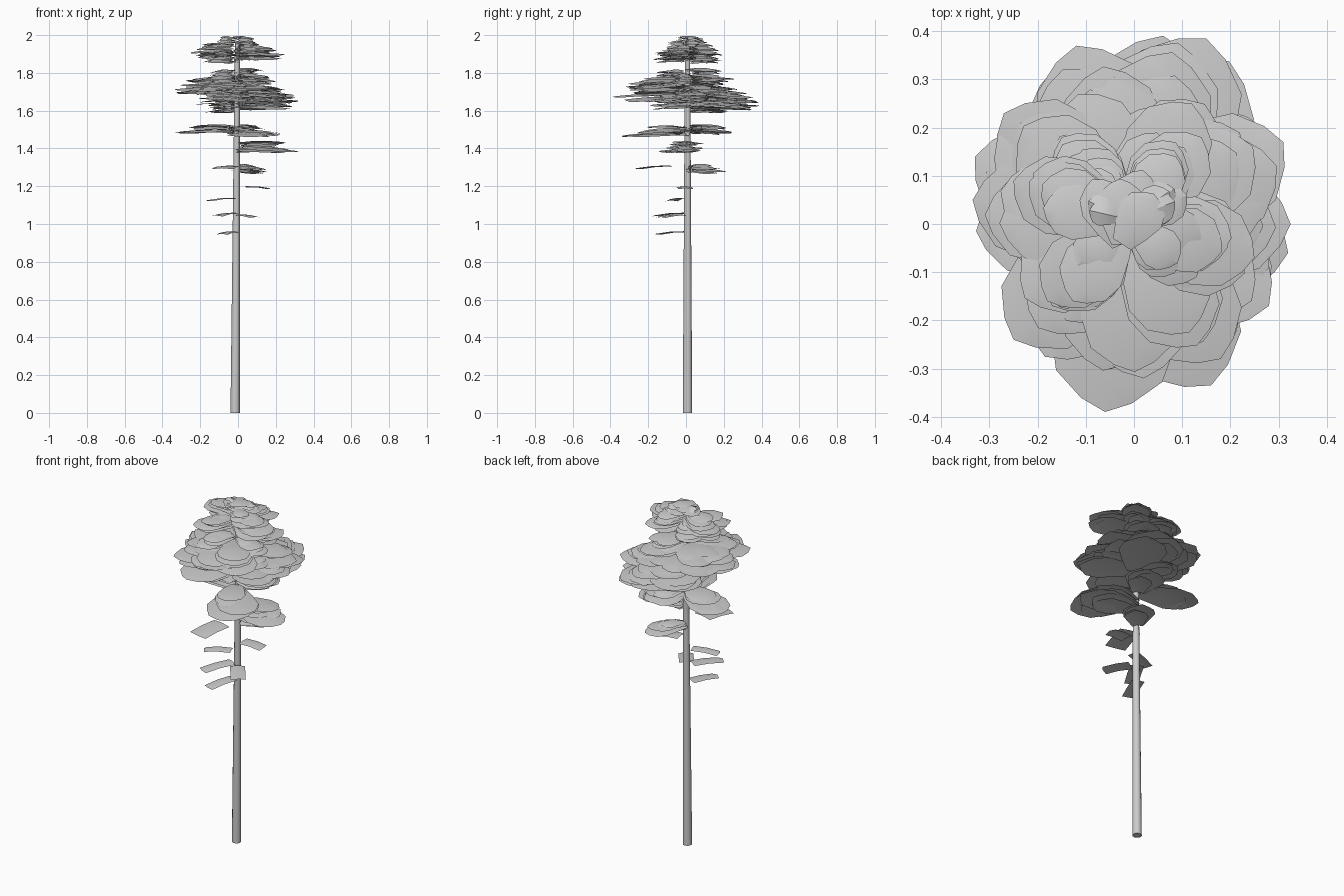
import bpy, bmesh, math, random
from mathutils import Vector

if "Cube" in bpy.data.objects:
    bpy.data.objects.remove(bpy.data.objects["Cube"])

random.seed(7)
TX, TY = -0.015, 0.008          # trunk axis
PETAL = [(0, .22), (.3, .38), (.62, .5), (.86, .42), (1, .2)]   # length, half width
STRIP = [(0, .5), (.5, .5), (1, .5)]


def finish(bm, name, angle=30):
    me = bpy.data.meshes.new(name)
    bm.to_mesh(me)
    bm.free()
    ob = bpy.data.objects.new(name, me)
    bpy.context.collection.objects.link(ob)
    bpy.ops.object.select_all(action='DESELECT')
    ob.select_set(True)
    bpy.context.view_layer.objects.active = ob
    bpy.ops.object.shade_smooth_by_angle(angle=math.radians(angle))


def add_pad(bm, base, az, length, width, arch, slope, tilt, rows=PETAL):
    """One thin, slightly arched leaf pad growing from base towards az."""
    d = Vector((math.cos(az), math.sin(az), 0))
    s = Vector((-d.y, d.x, 0))
    grid = []
    for t, w in rows:
        line = []
        for c in (-1, 0, 1):
            p = base + d * (t * (1 - .06 * c * c) * length) + s * (c * w * width)
            p.z += arch * (1.6 * t * (1 - t) - .9 * c * c * w)
            p.z += slope * t * length + tilt * c * w * width
            line.append(bm.verts.new(p))
        grid.append(line)
    for a, b in zip(grid, grid[1:]):
        for i in range(2):
            bm.faces.new((a[i], b[i], b[i + 1], a[i + 1]))


def cluster(name, x, y, z0, z1):
    """Stack of fanned pads of varied sizes reaching to (x, y)."""
    v = Vector((x - TX, y - TY))
    az, reach = math.atan2(v.y, v.x), v.length
    n = round((z1 - z0) * 85) + 2
    bm = bmesh.new()
    for i in range(n):
        f = i / (n - 1)
        main = i == n // 3
        k = 1 if main else random.uniform(.72, .98) - .15 * f * f
        a = az + (0 if main else random.uniform(-.24, .24))
        st = .01 + random.uniform(0, .25) * (1 - k) * reach
        base = Vector((TX + st * math.cos(az), TY + st * math.sin(az),
                       z0 + .012 + (z1 - z0 - .02) * f))
        add_pad(bm, base, a, reach * k - st, .66 * reach * k, .022,
                random.uniform(-.05, .02), random.uniform(-.06, .06))
    finish(bm, name)


# trunk
bm = bmesh.new()
bmesh.ops.create_cone(bm, cap_ends=True, segments=12, radius1=.025, radius2=.0135, depth=1.96)
for v in bm.verts:
    v.co += Vector((TX + (.012 if v.co.z > 0 else 0), TY, .98))
finish(bm, "trunk", 40)

# single lower strips: base xy, tip xy, z, width
strips = [((-.03, 0), (-.09, -.16), .962, .07),
          ((-.03, -.01), (-.12, -.17), 1.06, .075),
          ((.01, -.02), (.10, -.14), 1.05, .08),
          ((-.02, -.03), (-.165, -.08), 1.138, .065),
          ((.04, -.01), (.17, 0), 1.2, .08),
          ((-.045, -.085), (-.085, -.265), 1.31, .12)]
for i, (b, t, z, w) in enumerate(strips):
    d = Vector(t) - Vector(b)
    bm = bmesh.new()
    add_pad(bm, Vector((*b, z)), math.atan2(d.y, d.x), d.length, w, .012, -.08, 0, STRIP)
    finish(bm, f"lower_leaf_{i}")

# leaf clusters by tier: tip x, tip y, z low, z high
low_tier = [(.12, .21, 1.265, 1.32), (.32, -.06, 1.37, 1.44),
            (-.33, .14, 1.475, 1.53), (.16, -.335, 1.46, 1.52),
            (.10, .24, 1.47, 1.53)]
middle_tier = [(-.12, .22, 1.58, 1.64), (.28, -.17, 1.61, 1.70),
               (.325, 0, 1.62, 1.71), (.15, .385, 1.60, 1.72),
               (-.06, -.39, 1.65, 1.76), (-.25, -.24, 1.68, 1.77),
               (-.12, .37, 1.62, 1.73), (-.335, .05, 1.68, 1.78),
               (-.27, .23, 1.68, 1.78), (.31, .17, 1.62, 1.74),
               (.18, -.28, 1.70, 1.78), (.12, .25, 1.73, 1.83),
               (-.17, -.17, 1.75, 1.82), (.20, -.04, 1.74, 1.80)]
top_tier = [(-.15, .18, 1.84, 1.93), (-.25, .09, 1.88, 1.96),
            (.25, -.07, 1.86, 1.95), (-.18, -.16, 1.85, 1.92),
            (.14, .18, 1.86, 1.96), (.13, -.11, 1.90, 1.97),
            (-.13, .05, 1.93, 1.995), (.11, .06, 1.93, 1.99)]
for tier, tips in (("low", low_tier), ("middle", middle_tier), ("top", top_tier)):
    for i, tip in enumerate(tips):
        cluster(f"{tier}_leaf_cluster_{i}", *tip)

# crown tuft covering the trunk tip
bm = bmesh.new()
for i, az in enumerate((1.3, 2.0, 1.6, 1.0)):
    add_pad(bm, Vector((TX - .01, TY - .05, 1.962 + .009 * i)), az, .16 - .012 * i, .1, .02, 0, 0)
finish(bm, "crown_leaves")
